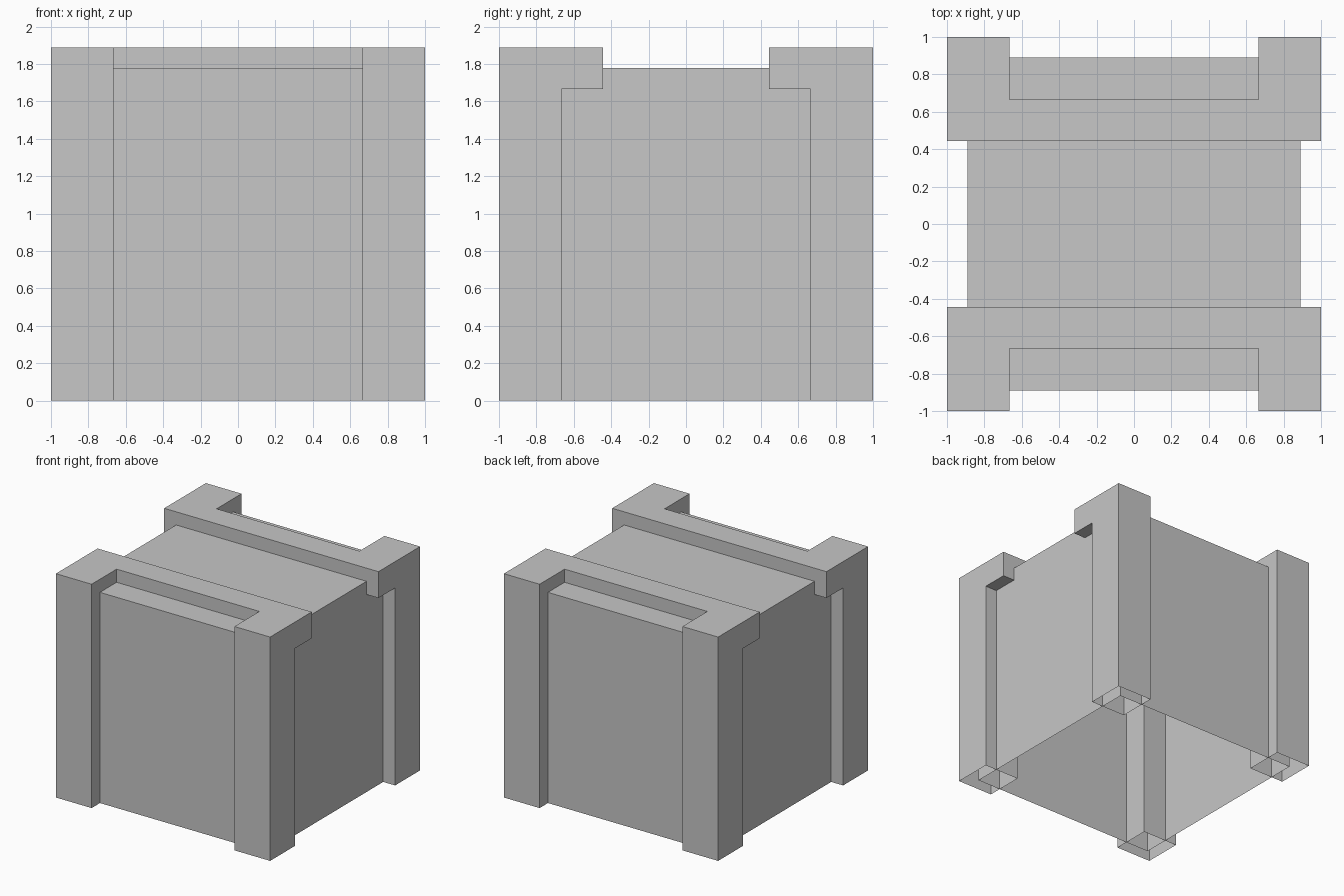
import bpy, bmesh, math

if "Cube" in bpy.data.objects:
    bpy.data.objects.remove(bpy.data.objects["Cube"])

grey = bpy.data.materials.new("plain grey")
grey.diffuse_color = (0.57, 0.57, 0.57, 1)
grey.use_nodes = True
grey.node_tree.nodes["Principled BSDF"].inputs["Base Color"].default_value = grey.diffuse_color

U = 1 / 9  # the model sits on a grid of ninths


def cell_shell(name, cuts, filled):
    """Outer skin of the filled grid cells, left open on the ground."""
    bm = bmesh.new()
    for cell in filled:
        for axis in range(3):
            for step in (0, 1):
                near = list(cell)
                near[axis] += 2 * step - 1
                if tuple(near) in filled or (axis == 2 and step == 0 and cell[2] == 0):
                    continue
                a, b = (axis + 1) % 3, (axis + 2) % 3
                verts = []
                for da, db in ((0, 0), (1, 0), (1, 1), (0, 1)):
                    idx = list(cell)
                    idx[axis] += step
                    idx[a] += da
                    idx[b] += db
                    verts.append(bm.verts.new([cuts[k][idx[k]] * U for k in range(3)]))
                bm.faces.new(verts if step else verts[::-1])
    bmesh.ops.remove_doubles(bm, verts=bm.verts, dist=1e-5)
    bmesh.ops.dissolve_limit(bm, angle_limit=math.radians(1),
                             verts=bm.verts, edges=bm.edges)
    mesh = bpy.data.meshes.new(name)
    bm.to_mesh(mesh)
    bm.free()
    mesh.materials.append(grey)
    obj = bpy.data.objects.new(name, mesh)
    bpy.context.collection.objects.link(obj)
    return obj


# Hollow crate body, open underneath
cell_shell("crate_body", ([-8, 8], [-8, 8], [0, 16]), {(0, 0, 0)})

# Front and back frames: two corner posts joined by a raised top strap
x_cuts, z_cuts = [-9, -6, 6, 9], [0, 15, 17]
for name, y_cuts, strap, post in (("front_frame", [-9, -6, -4], 1, 0),
                                  ("back_frame", [4, 6, 9], 0, 1)):
    cells = {(i, strap, 1) for i in range(3)}
    cells |= {(i, post, k) for i in (0, 2) for k in (0, 1)}
    cell_shell(name, (x_cuts, y_cuts, z_cuts), cells)
